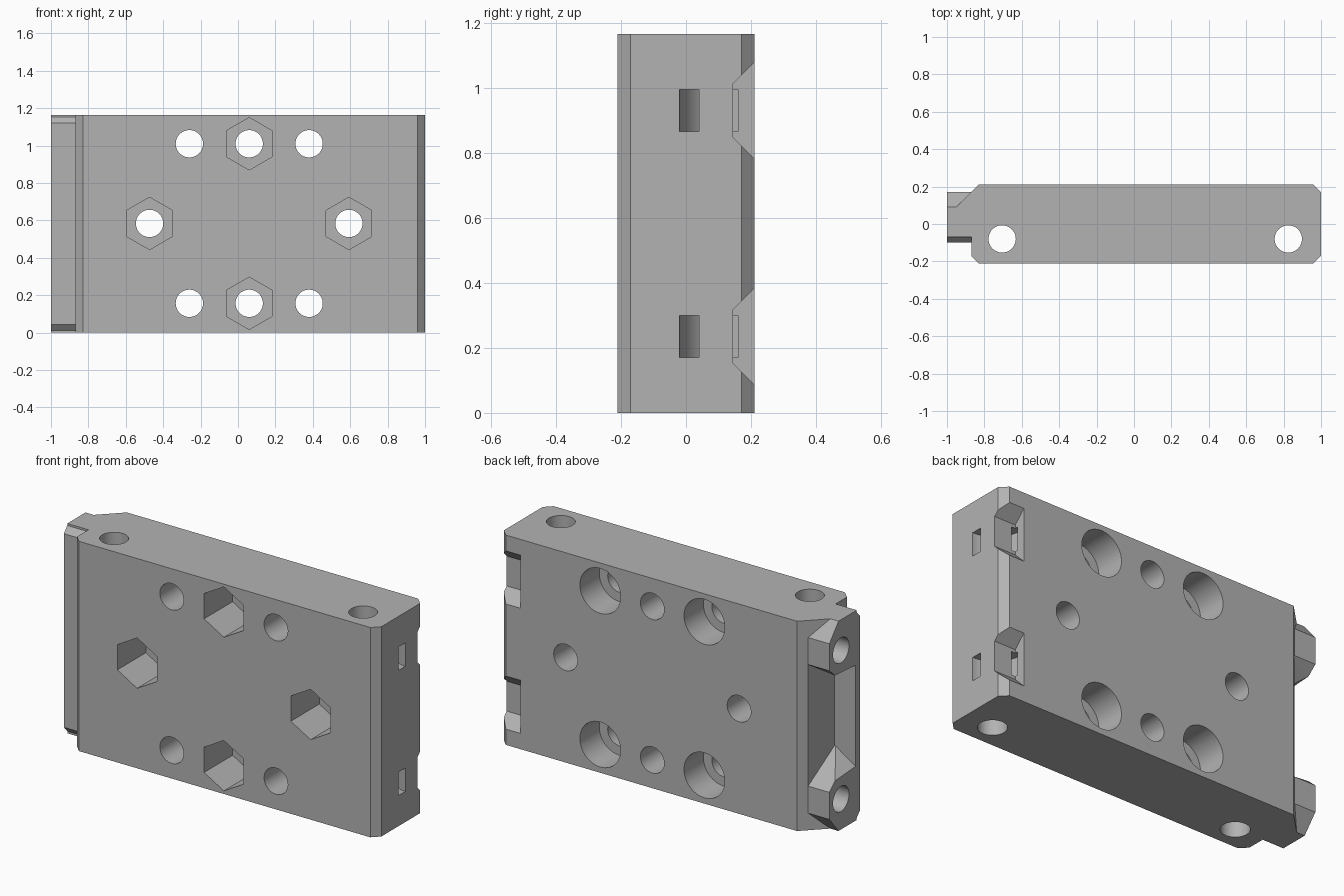
import bpy, bmesh
from math import cos, sin, pi, radians
from mathutils import Matrix, Vector

cube = bpy.data.objects.get("Cube")
if cube:
    bpy.data.objects.remove(cube, do_unlink=True)

HEIGHT = 1.165
MID = HEIGHT / 2

grey = bpy.data.materials.new("plain_grey")
grey.use_nodes = True
grey.diffuse_color = (0.45, 0.45, 0.45, 1)
grey.node_tree.nodes["Principled BSDF"].inputs["Base Color"].default_value = (0.45, 0.45, 0.45, 1)


def finish(name, bm):
    bmesh.ops.recalc_face_normals(bm, faces=bm.faces)
    mesh = bpy.data.meshes.new(name)
    bm.to_mesh(mesh)
    bm.free()
    mesh.materials.append(grey)
    ob = bpy.data.objects.new(name, mesh)
    bpy.context.collection.objects.link(ob)
    return ob


def prism(name, outline, axis, lo, hi):
    """Extrude a 2D outline along an axis; the outline uses the other two axes in order."""
    def place(p, t):
        c = list(p)
        c.insert("xyz".index(axis), t)
        return c
    bm = bmesh.new()
    face = bm.faces.new([bm.verts.new(place(p, lo)) for p in outline])
    new = bmesh.ops.extrude_face_region(bm, geom=[face])["geom"]
    shift = Vector(place((0, 0), hi - lo))
    bmesh.ops.translate(bm, vec=shift, verts=[v for v in new if isinstance(v, bmesh.types.BMVert)])
    return finish(name, bm)


def hull(name, points):
    bm = bmesh.new()
    for p in points:
        bm.verts.new(p)
    bmesh.ops.convex_hull(bm, input=bm.verts[:])
    bmesh.ops.dissolve_limit(bm, angle_limit=radians(1), verts=bm.verts[:], edges=bm.edges[:])
    return finish(name, bm)


def round_outline(cu, cv, r, sides=48, start=0.0):
    return [(cu + r * cos(start + 2 * pi * i / sides), cv + r * sin(start + 2 * pi * i / sides))
            for i in range(sides)]


def flip(points, top):
    """Mirror 3D points about the middle height for the upper copy."""
    return [(x, y, HEIGHT - z if top else z) for x, y, z in points]


# Main block with chamfered upright edges
body = prism("mounting_block", [
    (-0.87, -0.17), (-0.83, -0.21), (0.96, -0.21), (1, -0.17),
    (1, 0.17), (0.96, 0.21), (-0.83, 0.21), (-0.87, 0.17)], "z", 0, HEIGHT)

added, cutters = [], []

# Thin end plate, bevelled at top and bottom
added.append(prism("end_plate", [
    (-0.1, 0.045), (-0.06, 0), (-0.06, HEIGHT), (-0.1, HEIGHT - 0.045)], "x", -1, -0.85))

# Tapered lugs with corner wedges
for top in (False, True):
    lug = []
    for x, rise in ((-1, 0.302), (-0.87, 0.387), (-0.86, 0.387)):
        lug += [(x, -0.07, 0), (x, 0.09, 0), (x, 0.17, 0.095), (x, 0.17, 0.245), (x, -0.07, rise)]
    lug.append((-1, 0.12, 0.29))
    added.append(hull("lug", flip(lug, top)))
    lo, hi = (HEIGHT - 0.12, HEIGHT) if top else (0, 0.12)
    added.append(prism("lug_wedge", [
        (-1, -0.06), (-1, 0.09), (-0.95, 0.09), (-0.87, 0.17), (-0.85, 0.17), (-0.85, -0.06)],
        "z", lo, hi))

# Upright bores through the full height
for x in (-0.705, 0.825):
    cutters.append(prism("upright_bore", round_outline(x, -0.08, 0.073), "z", -0.1, HEIGHT + 0.1))

# Counterbored holes: small through hole, wide pocket at the back
ROWS = (0.157, 1.01)
for x in (-0.26, 0.38):
    for z in ROWS:
        cutters.append(prism("through_hole", round_outline(x, z, 0.073), "y", -0.3, 0.3))
        cutters.append(prism("wide_pocket", round_outline(x, z, 0.125), "y", 0.04, 0.3))

# Nut holes: small through hole, hexagonal pocket at the front
for x, z in ((0.06, ROWS[0]), (0.06, ROWS[1]), (-0.473, 0.584), (0.593, 0.584)):
    cutters.append(prism("through_hole", round_outline(x, z, 0.073), "y", -0.3, 0.3))
    cutters.append(prism("hex_pocket", round_outline(x, z, 0.14, 6, pi / 2), "y", -0.3, 0.04))

# Curved strap channels and tapered notches on the plain end
arc = [pi + pi / 2 * i / 16 for i in range(17)]
channel = [(1 + 0.165 * cos(a), 0.145 + 0.165 * sin(a)) for a in arc]
channel += [(1.1, -0.02), (1.1, 0.04)]
channel += [(1 + 0.105 * cos(a), 0.145 + 0.105 * sin(a)) for a in reversed(arc)]
channel += [(0.895, 0.16), (0.835, 0.16)]
for z in (0.235, 0.93):
    cutters.append(prism("strap_channel", channel, "z", z - 0.065, z + 0.065))
    cutters.append(prism("tapered_notch", [
        (0.145, z - 0.083), (0.25, z - 0.187), (0.25, z + 0.187), (0.145, z + 0.083)], "x", 0.87, 1.1))

# Lug holes
for z in (0.17, HEIGHT - 0.17):
    cutters.append(prism("lug_hole", round_outline(0.068, z, 0.07), "x", -1.1, -0.72))

# Combine everything into the block
bpy.context.view_layer.objects.active = body
for tool, mode in [(o, "UNION") for o in added] + [(o, "DIFFERENCE") for o in cutters]:
    mod = body.modifiers.new(tool.name, "BOOLEAN")
    mod.operation, mod.solver, mod.object = mode, "EXACT", tool
    bpy.ops.object.modifier_apply(modifier=mod.name)
    bpy.data.objects.remove(tool, do_unlink=True)

bpy.ops.object.select_all(action="DESELECT")
body.select_set(True)
bpy.ops.object.shade_smooth_by_angle(angle=radians(30))
